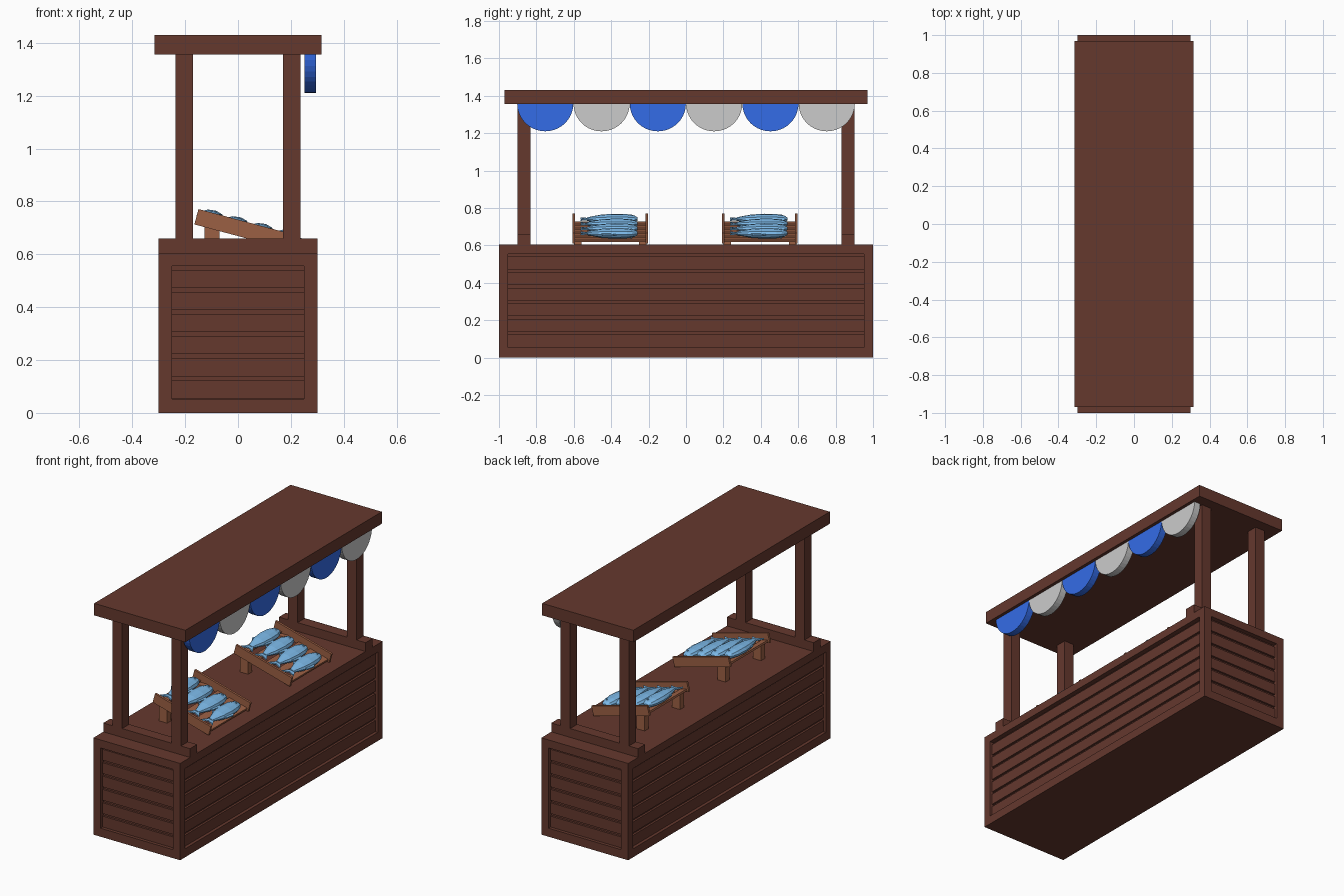
import bpy, bmesh, math
from mathutils import Matrix, Vector

if "Cube" in bpy.data.objects:
    bpy.data.objects.remove(bpy.data.objects["Cube"])


def material(name, rgb):
    m = bpy.data.materials.new(name)
    m.diffuse_color = (*rgb, 1)
    m.use_nodes = True
    m.node_tree.nodes["Principled BSDF"].inputs["Base Color"].default_value = m.diffuse_color
    return m


DARK = material("dark_wood", (0.13, 0.04, 0.027))
LIGHT = material("light_wood", (0.33, 0.115, 0.057))
BLUE = material("blue_cloth", (0.034, 0.15, 0.8))
FISH = material("fish_blue", (0.2, 0.48, 0.8))


def finish(name, bm, mat=None, matrix=Matrix()):
    bmesh.ops.recalc_face_normals(bm, faces=bm.faces)
    me = bpy.data.meshes.new(name)
    bm.to_mesh(me)
    bm.free()
    me.transform(matrix)
    ob = bpy.data.objects.new(name, me)
    bpy.context.collection.objects.link(ob)
    if mat:
        me.materials.append(mat)
    return ob


def box(name, x, y, z, mat, matrix=Matrix()):
    bm = bmesh.new()
    size = (x[1] - x[0], y[1] - y[0], z[1] - z[0])
    mid = (sum(x) / 2, sum(y) / 2, sum(z) / 2)
    bmesh.ops.create_cube(bm, size=1, matrix=Matrix.Translation(mid) @ Matrix.Diagonal((*size, 1)))
    return finish(name, bm, mat, matrix)


def prism(bm, pts, offset):
    # extrude a closed outline
    face = bm.faces.new([bm.verts.new(p) for p in pts])
    new = bmesh.ops.extrude_face_region(bm, geom=[face])["geom"]
    bmesh.ops.translate(bm, vec=offset, verts=[g for g in new if isinstance(g, bmesh.types.BMVert)])


def span(s, a, b):
    # mirrored interval on side s
    return tuple(sorted((s * a, s * b)))


# counter: recessed core, base, top and corner posts
box("counter_core", (-0.27, 0.27), (-0.97, 0.97), (0.02, 0.58), DARK)
box("counter_base", (-0.3, 0.3), (-1, 1), (0, 0.053), DARK)
box("counter_top", (-0.3, 0.3), (-1, 1), (0.555, 0.605), DARK)
for sx in (-1, 1):
    for sy in (-1, 1):
        box("counter_corner", span(sx, 0.25, 0.3), span(sy, 0.952, 1), (0.053, 0.555), DARK)

# horizontal planks on all four sides
for i in range(6):
    z = (0.055 + i * 0.0835, 0.055 + i * 0.0835 + 0.068)
    for s in (-1, 1):
        box("end_plank", (-0.25, 0.25), span(s, 0.968, 0.983), z, DARK)
        box("side_plank", span(s, 0.268, 0.283), (-0.952, 0.952), z, DARK)

# end rails, roof posts and roof
for sy in (-1, 1):
    box("end_rail", (-0.3, 0.3), span(sy, 0.832, 0.902), (0.604, 0.66), DARK)
    for sx in (-1, 1):
        box("roof_post", span(sx, 0.17, 0.237), span(sy, 0.832, 0.902), (0.605, 1.36), DARK)
box("roof", (-0.315, 0.315), (-0.97, 0.97), (1.355, 1.43), DARK)

# scalloped valance, alternating blue and plain
for i in range(6):
    yc = -0.7525 + i * 0.301
    pts = [(0.252, yc - 0.15 * math.cos(a), 1.358 - 0.148 * math.sin(a))
           for a in (math.pi * k / 20 for k in range(21))]
    bm = bmesh.new()
    prism(bm, pts, Vector((0.043, 0, 0)))
    finish("valance_scallop", bm, BLUE if i % 2 == 0 else None)


def fish(matrix):
    # body lofted from (along, half width, half thickness) sections, head at +y
    sections = [(0.152, 0.012, 0.008), (0.135, 0.031, 0.019), (0.095, 0.045, 0.026),
                (0.03, 0.05, 0.028), (-0.04, 0.042, 0.024), (-0.09, 0.025, 0.015),
                (-0.12, 0.015, 0.009)]
    bm = bmesh.new()
    rings = []
    for y, w, t in sections:
        rings.append([bm.verts.new((w * math.cos(a), y, t * math.sin(a)))
                      for a in (math.tau * k / 10 for k in range(10))])
    for a, b in zip(rings, rings[1:]):
        for k in range(10):
            bm.faces.new((a[k], a[k - 1], b[k - 1], b[k]))
    bm.faces.new(rings[0])
    bm.faces.new(rings[-1])
    # forked tail and back fins
    outlines = [[(-0.013, -0.11), (0.013, -0.11), (0.042, -0.155), (0, -0.138), (-0.042, -0.155)],
                [(0.03, 0.06), (0.062, 0.02), (0.052, -0.035), (0.025, -0.05)],
                [(-0.03, 0.0), (-0.054, -0.03), (-0.02, -0.07)]]
    for o in outlines:
        prism(bm, [(x, y, -0.004) for x, y in o], Vector((0, 0, 0.008)))
    # eyes
    for s in (-1, 1):
        bmesh.ops.create_uvsphere(bm, u_segments=8, v_segments=5, radius=0.006,
                                  matrix=Matrix.Translation((0.008, 0.118, s * 0.021)))
    finish("fish", bm, FISH, matrix)


# two sloping display racks with four fish each
for yc in (-0.405, 0.395):
    tilt = Matrix.Translation((-0.165, yc, 0.713)) @ Matrix.Rotation(math.radians(15), 4, 'Y')
    for s in (-1, 1):
        box("rack_side", (0, 0.4), span(s, 0.188, 0.202), (0, 0.06), LIGHT, tilt)
        box("rack_leg", (-0.127, -0.07), (yc + span(s, 0.155, 0.195)[0], yc + span(s, 0.155, 0.195)[1]),
            (0.604, 0.705), LIGHT)
    for k in range(5):
        u = 0.012 + k * 0.083
        box("rack_slat", (u, u + 0.045), (-0.19, 0.19), (0.006, 0.018), LIGHT, tilt)
    for k in range(4):
        fish(tilt @ Matrix.Translation((0.053 + k * 0.098, -0.005, 0.043)) @ Matrix.Rotation(math.radians(-7), 4, 'Y'))
